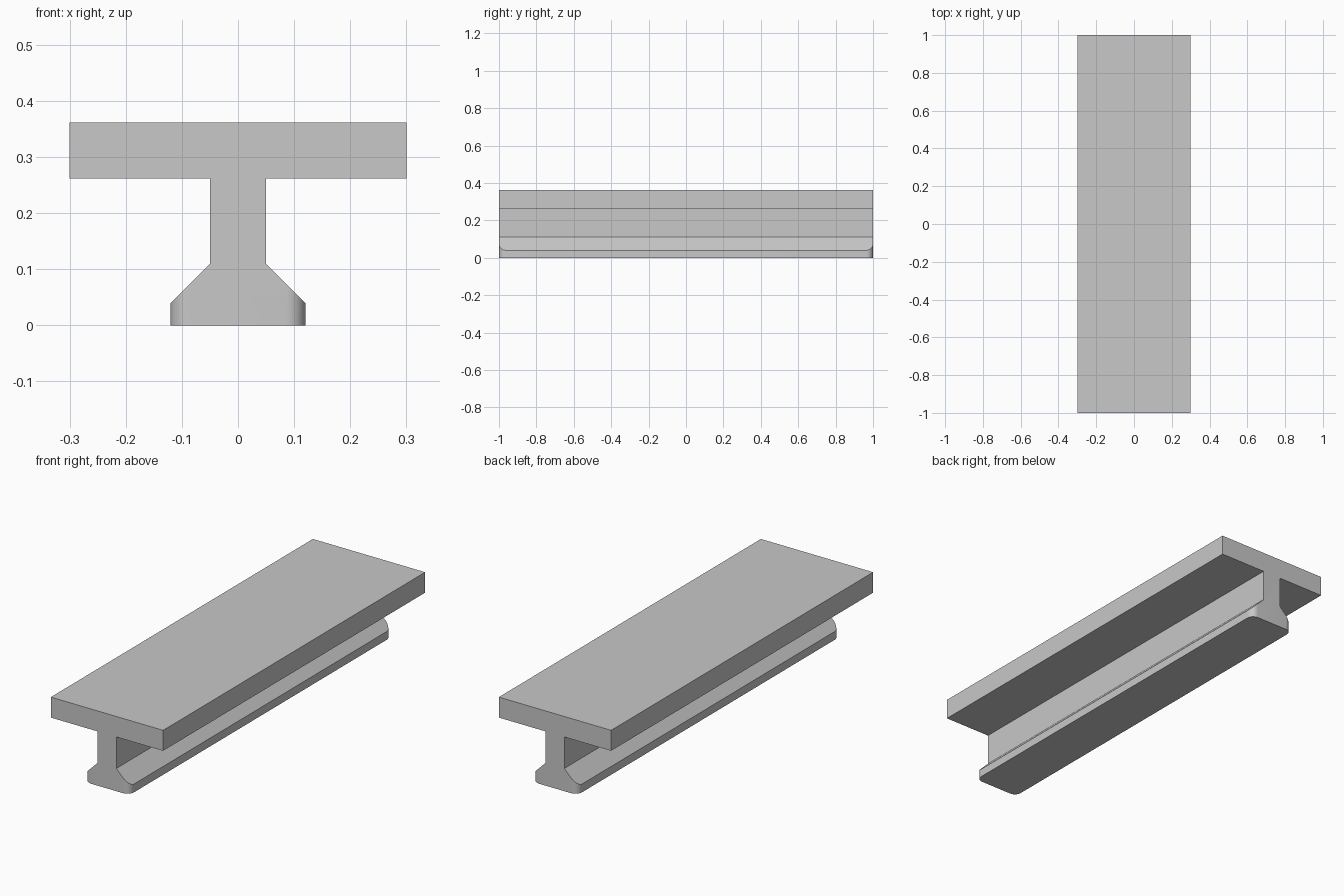
import bpy, bmesh
from math import sin, cos, pi

if "Cube" in bpy.data.objects:
    bpy.data.objects.remove(bpy.data.objects["Cube"], do_unlink=True)

grey = bpy.data.materials.new("light grey")
grey.use_nodes = True
colour = (0.58, 0.58, 0.58, 1)
grey.diffuse_color = colour
grey.node_tree.nodes["Principled BSDF"].inputs["Base Color"].default_value = colour

HALF = 1.0      # half length
FOOT = 0.12     # half width of the foot
R = 0.035       # foot corner radius


def prism(bm, points, offset):
    """Extrude a flat outline along an offset vector."""
    face = bm.faces.new([bm.verts.new(p) for p in points])
    ext = bmesh.ops.extrude_face_region(bm, geom=[face])
    moved = [g for g in ext["geom"] if isinstance(g, bmesh.types.BMVert)]
    bmesh.ops.translate(bm, verts=moved, vec=offset)


def finish(bm, name):
    bmesh.ops.recalc_face_normals(bm, faces=bm.faces)
    mesh = bpy.data.meshes.new(name)
    bm.to_mesh(mesh)
    bm.free()
    mesh.materials.append(grey)
    obj = bpy.data.objects.new(name, mesh)
    bpy.context.collection.objects.link(obj)
    return obj


# T-shaped rail: wide flange, narrow web, flared foot
side = [(FOOT, 0), (FOOT, 0.04), (0.05, 0.11), (0.05, 0.262), (0.3, 0.262), (0.3, 0.361)]
outline = side + [(-x, z) for x, z in reversed(side)]
bm = bmesh.new()
prism(bm, [(x, -HALF, z) for x, z in outline], (0, 2 * HALF, 0))
rail = finish(bm, "rail")

# Cutters that round the four upright corners of the foot
bm = bmesh.new()
arc = [(FOOT - R + R * sin(a), HALF - R + R * cos(a))
       for a in (i * pi / 24 for i in range(13))]
out = 0.02
corner = arc + [(FOOT + out, HALF - R), (FOOT + out, HALF + out), (FOOT - R, HALF + out)]
for sx in (-1, 1):
    for sy in (-1, 1):
        prism(bm, [(sx * x, sy * y, -0.05) for x, y in corner], (0, 0, 0.2))
cutter = finish(bm, "corner_cutter")
cutter.hide_render = True

cut = rail.modifiers.new("round corners", "BOOLEAN")
cut.operation = "DIFFERENCE"
cut.solver = "EXACT"
cut.object = cutter

bpy.ops.object.select_all(action="DESELECT")
rail.select_set(True)
bpy.context.view_layer.objects.active = rail
bpy.ops.object.modifier_apply(modifier=cut.name)
bpy.data.objects.remove(cutter, do_unlink=True)
bpy.ops.object.shade_smooth_by_angle(angle=pi / 6)
